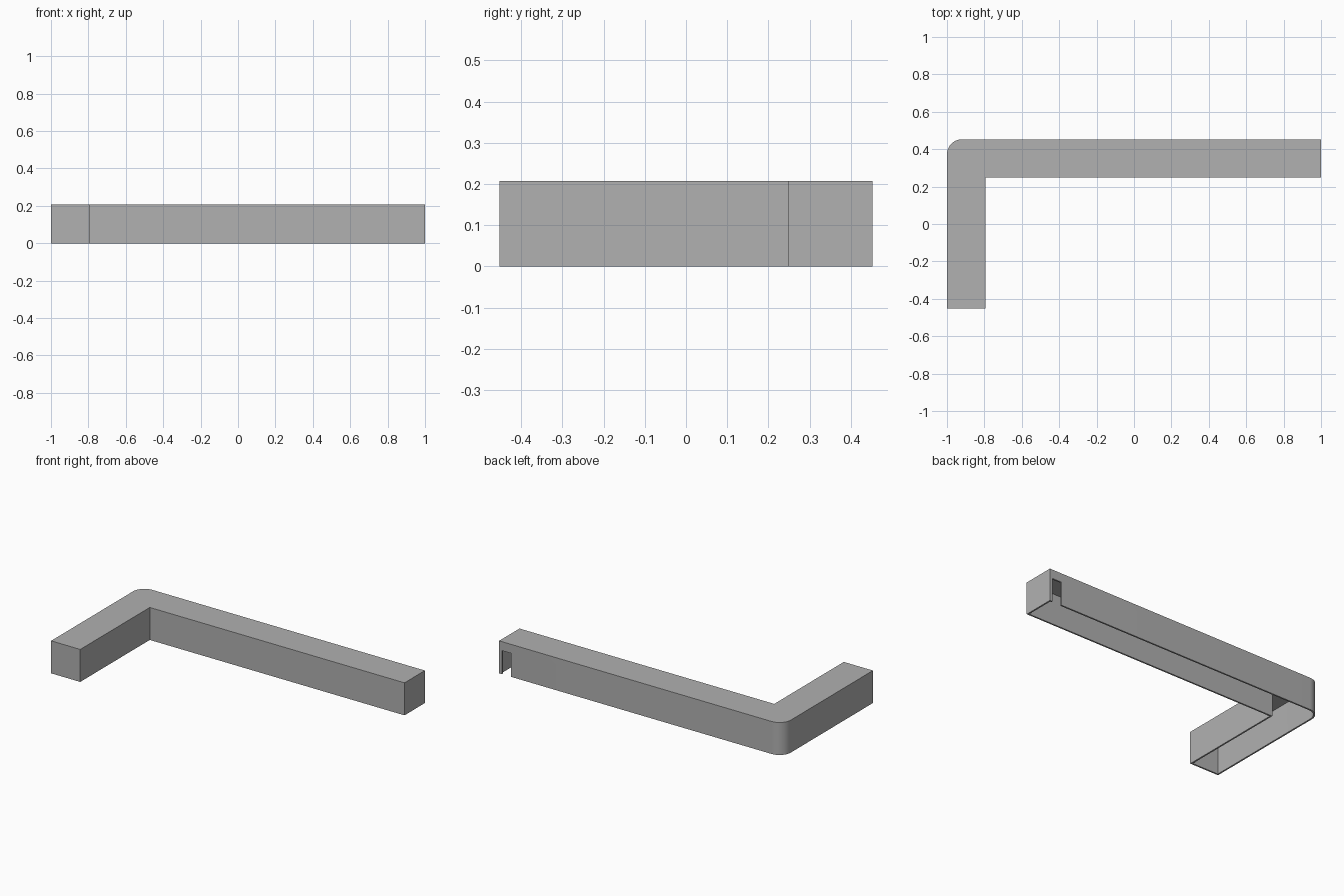
import bpy, bmesh, math
from mathutils import Vector

cube = bpy.data.objects.get("Cube")
if cube:
    bpy.data.objects.remove(cube, do_unlink=True)

HEIGHT, WIDTH, DEPTH = 0.207, 0.205, 0.4525
WALL, RADIUS = 0.01, 0.08

grey = bpy.data.materials.new("plain_grey")
grey.use_nodes = True
grey.diffuse_color = (0.44, 0.44, 0.44, 1)
grey.node_tree.nodes["Principled BSDF"].inputs["Base Color"].default_value = grey.diffuse_color


def make_object(name, bm):
    mesh = bpy.data.meshes.new(name)
    bm.to_mesh(mesh)
    bm.free()
    mesh.materials.append(grey)
    obj = bpy.data.objects.new(name, mesh)
    bpy.context.collection.objects.link(obj)
    return obj


# L-shaped footprint, counter-clockwise, with a rounded outer corner
inner_x, inner_y = -1 + WIDTH, DEPTH - WIDTH
outline = [(-1, -DEPTH), (inner_x, -DEPTH), (inner_x, inner_y), (1, inner_y), (1, DEPTH)]
steps = 12
for i in range(steps + 1):
    a = math.pi / 2 * (1 + i / steps)
    outline.append((-1 + RADIUS + RADIUS * math.cos(a), DEPTH - RADIUS + RADIUS * math.sin(a)))

# Cover: top and side walls, open underneath
bm = bmesh.new()
low = [bm.verts.new((x, y, 0)) for x, y in outline]
high = [bm.verts.new((x, y, HEIGHT)) for x, y in outline]
for i in range(len(outline)):
    j = (i + 1) % len(outline)
    bm.faces.new((low[i], low[j], high[j], high[i]))
bm.faces.new(high)
cover = make_object("corner_cover", bm)

shell = cover.modifiers.new("wall_thickness", 'SOLIDIFY')
shell.thickness = WALL
shell.offset = -1
shell.use_even_offset = True

# Notch in the back wall near the end of the long arm
bm = bmesh.new()
bmesh.ops.create_cube(bm, size=1)
bmesh.ops.scale(bm, vec=Vector((0.065, 0.08, 0.3)), verts=bm.verts)
bmesh.ops.translate(bm, vec=Vector((0.948, DEPTH, 0)), verts=bm.verts)
cutter = make_object("notch_cutter", bm)
cutter.hide_render = True
notch = cover.modifiers.new("notch", 'BOOLEAN')
notch.operation = 'DIFFERENCE'
notch.solver = 'EXACT'
notch.object = cutter

# Bake the modifiers, drop the cutter and smooth the rounded corner
bpy.ops.object.select_all(action='DESELECT')
cover.select_set(True)
bpy.context.view_layer.objects.active = cover
for name in [m.name for m in cover.modifiers]:
    bpy.ops.object.modifier_apply(modifier=name)
bpy.data.objects.remove(cutter, do_unlink=True)
bpy.ops.object.shade_smooth_by_angle(angle=math.radians(30))
